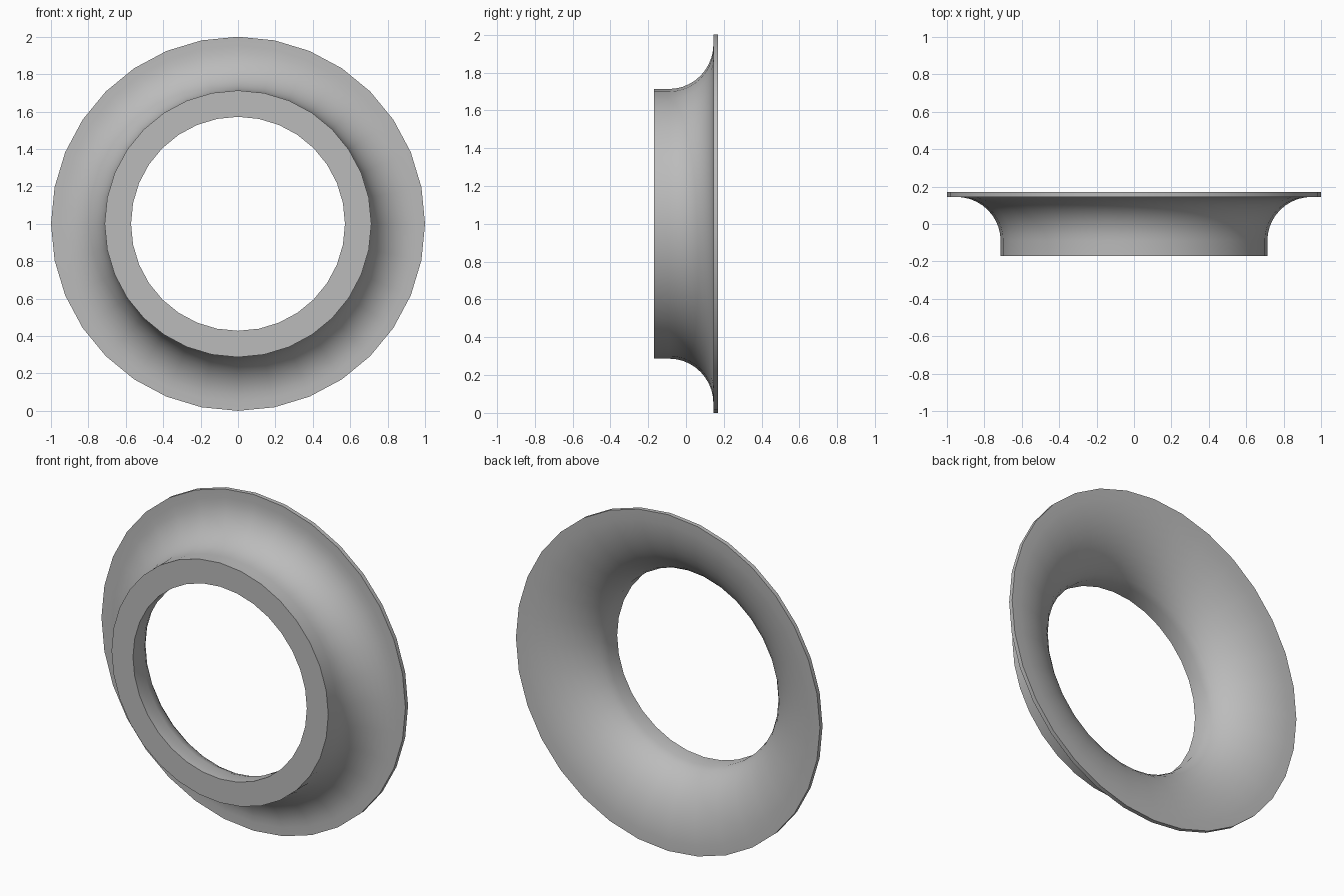
import bpy
import math

SIDES = 32

cube = bpy.data.objects.get("Cube")
if cube:
    bpy.data.objects.remove(cube, do_unlink=True)


def make_material(name, colour):
    mat = bpy.data.materials.new(name)
    mat.use_nodes = True
    mat.diffuse_color = colour
    mat.node_tree.nodes["Principled BSDF"].inputs["Base Color"].default_value = colour
    return mat


def arc(centre, size, start, end, steps):
    """Elliptical arc of (radius, depth) points, angles in degrees."""
    points = []
    for i in range(steps + 1):
        a = math.radians(start + (end - start) * i / steps)
        points.append((centre[0] + size[0] * math.cos(a),
                       centre[1] + size[1] * math.sin(a)))
    return points


def lathe(name, profile, mat):
    """Spin a closed (radius, depth) profile around the y axis."""
    n = len(profile)
    verts, faces = [], []
    for s in range(SIDES):
        a = math.tau * s / SIDES
        verts += [(r * math.sin(a), y, 1 + r * math.cos(a)) for r, y in profile]
        t = (s + 1) % SIDES
        for i in range(n):
            j = (i + 1) % n
            faces.append((s * n + i, s * n + j, t * n + j, t * n + i))
    mesh = bpy.data.meshes.new(name)
    mesh.from_pydata(verts, [], faces)
    mesh.materials.append(mat)
    obj = bpy.data.objects.new(name, mesh)
    bpy.context.collection.objects.link(obj)
    return obj


# Outer skin: straight collar, concave fillet, thin flange
outer = [(0.713, -0.17)] + arc((0.95, -0.09), (0.237, 0.235), 180, 90, 10)
rim = [(1.0, 0.145)]
# Inner skin: flared mouth narrowing to a short straight throat
inner = arc((1.0, -0.13), (0.434, 0.30), 90, 170.4, 10) + [(0.572, -0.17)]

grey = make_material("plain grey", (0.5, 0.5, 0.5, 1))
ring = lathe("flared_ring", outer + rim + inner, grey)

# Consistent outward normals and smooth shading with sharp rims
bpy.ops.object.select_all(action="DESELECT")
ring.select_set(True)
bpy.context.view_layer.objects.active = ring
bpy.ops.object.mode_set(mode="EDIT")
bpy.ops.mesh.select_all(action="SELECT")
bpy.ops.mesh.normals_make_consistent(inside=False)
bpy.ops.object.mode_set(mode="OBJECT")
bpy.ops.object.shade_smooth_by_angle(angle=math.radians(30))
